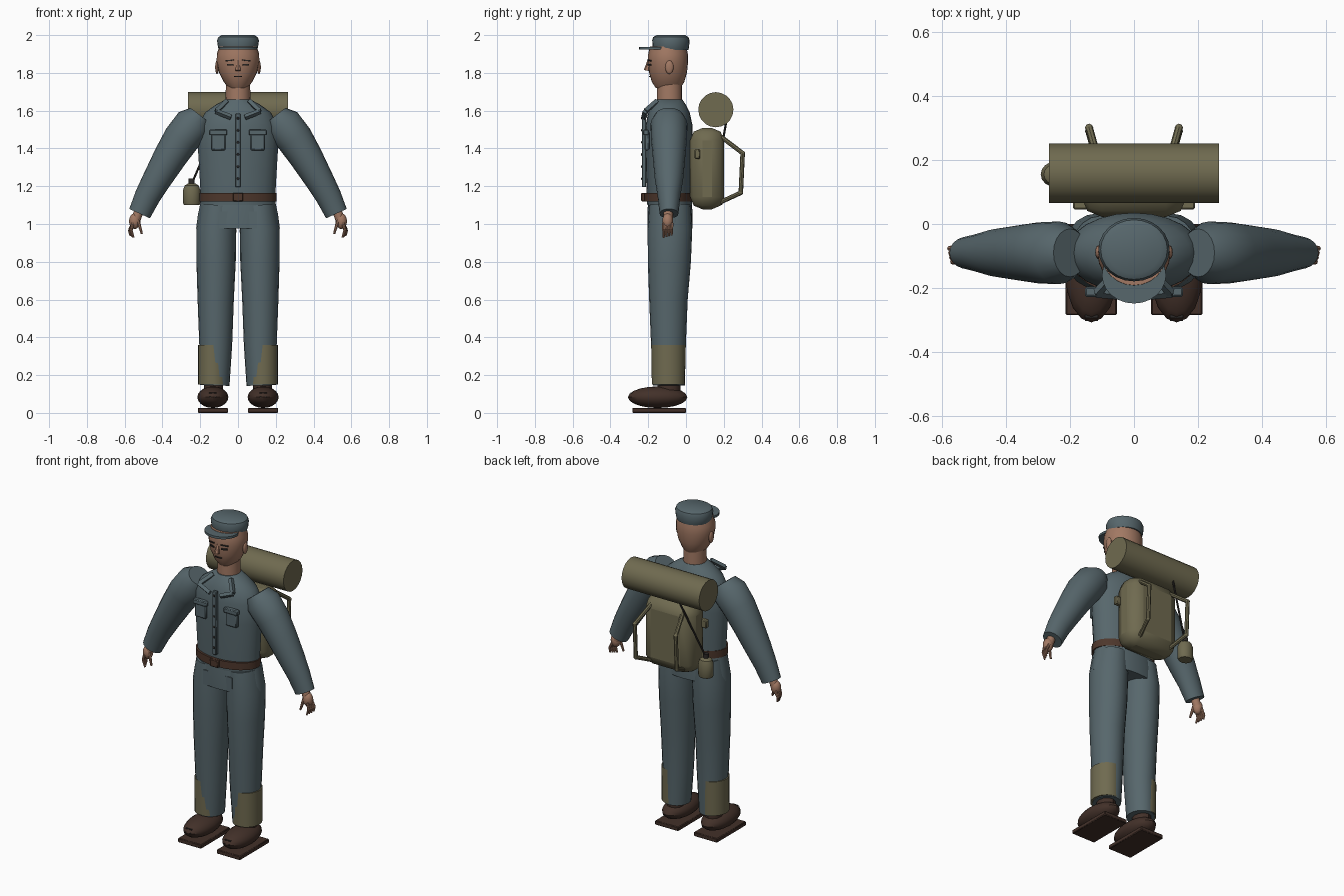
import bpy, bmesh, math
from mathutils import Vector

if "Cube" in bpy.data.objects:
    bpy.data.objects.remove(bpy.data.objects["Cube"], do_unlink=True)


def material(name, rgb):
    m = bpy.data.materials.new(name)
    m.use_nodes = True
    m.diffuse_color = (*rgb, 1)
    bsdf = m.node_tree.nodes["Principled BSDF"]
    bsdf.inputs["Base Color"].default_value = (*rgb, 1)
    bsdf.inputs["Roughness"].default_value = 0.8
    return m


CLOTH = material("blue_grey_cloth", (0.095, 0.135, 0.15))
CANVAS = material("olive_canvas", (0.16, 0.145, 0.08))
LEATHER = material("brown_leather", (0.055, 0.03, 0.022))
BELT = material("belt_brown", (0.075, 0.038, 0.025))
SKIN = material("skin", (0.36, 0.19, 0.125))
DARK = material("dark_strap", (0.025, 0.022, 0.02))


def finish(ob, name, mat):
    ob.name = name
    ob.data.materials.append(mat)
    bpy.ops.object.select_all(action="DESELECT")
    ob.select_set(True)
    bpy.context.view_layer.objects.active = ob
    bpy.ops.object.transform_apply(location=False, rotation=True, scale=True)
    bpy.ops.object.shade_smooth_by_angle(angle=math.radians(35))
    return ob


def loft(name, mat, sections, n=20):
    """Skin elliptical rings (x, y, z, radius across, radius in y) along a path."""
    bm = bmesh.new()
    rings = []
    for i, (x, y, z, rx, ry) in enumerate(sections):
        a, b = sections[max(i - 1, 0)], sections[min(i + 1, len(sections) - 1)]
        t = Vector((b[0] - a[0], 0, b[2] - a[2])).normalized()
        u = Vector((t.z, 0, -t.x))
        ring = []
        for k in range(n):
            w = math.tau * k / n
            ring.append(bm.verts.new(Vector((x, y, z)) + u * rx * math.cos(w)
                                     + Vector((0, ry * math.sin(w), 0))))
        rings.append(ring)
    for a, b in zip(rings, rings[1:]):
        for k in range(n):
            bm.faces.new((a[k], a[(k + 1) % n], b[(k + 1) % n], b[k]))
    bm.faces.new(rings[0][::-1])
    bm.faces.new(rings[-1])
    bmesh.ops.recalc_face_normals(bm, faces=bm.faces)
    me = bpy.data.meshes.new(name)
    bm.to_mesh(me)
    bm.free()
    ob = bpy.data.objects.new(name, me)
    bpy.context.collection.objects.link(ob)
    return finish(ob, name, mat)


def column(name, mat, x, y, rows, n=20):
    """Upright loft from rows of (z, rx, ry)."""
    return loft(name, mat, [(x, y, z, rx, ry) for z, rx, ry in rows], n)


def box(name, mat, loc, size, bevel=0.0, rot=(0, 0, 0), segments=1):
    bpy.ops.mesh.primitive_cube_add(size=1, location=loc, rotation=rot)
    ob = bpy.context.object
    ob.scale = size
    finish(ob, name, mat)
    if bevel:
        mod = ob.modifiers.new("bevel", "BEVEL")
        mod.width, mod.segments = bevel, segments
    return ob


def ball(name, mat, loc, size, seg=16):
    bpy.ops.mesh.primitive_uv_sphere_add(segments=seg, ring_count=seg // 2 + 2, radius=1, location=loc)
    bpy.context.object.scale = size
    return finish(bpy.context.object, name, mat)


def rod(name, mat, p, q, r1, r2=None, n=8):
    p, q = Vector(p), Vector(q)
    bpy.ops.mesh.primitive_cone_add(vertices=n, radius1=r1, radius2=r1 if r2 is None else r2,
                                    depth=(q - p).length, location=(p + q) / 2,
                                    rotation=(q - p).to_track_quat("Z", "Y").to_euler())
    return finish(bpy.context.object, name, mat)


# Body, belt and hips
column("jacket_torso", CLOTH, 0, -0.09, [
    (1.10, 0.198, 0.115), (1.2, 0.2, 0.12), (1.4, 0.212, 0.125), (1.52, 0.21, 0.125),
    (1.59, 0.175, 0.11), (1.63, 0.12, 0.09), (1.66, 0.065, 0.07)], 24)
column("belt", BELT, 0, -0.095, [(1.12, 0.205, 0.128), (1.165, 0.205, 0.128)], 24)
box("belt_buckle", BELT, (0, -0.227, 1.142), (0.055, 0.02, 0.045), 0.004)
column("trouser_hips", CLOTH, 0, -0.085, [
    (0.975, 0.222, 0.12), (1.05, 0.212, 0.12), (1.13, 0.195, 0.115)], 24)
box("crotch_panel", CLOTH, (0, -0.09, 1.02), (0.2, 0.22, 0.09))

# Jacket front
box("button_placket", CLOTH, (0, -0.222, 1.39), (0.026, 0.022, 0.39), 0.003)
for i in range(6):
    ball("button", DARK, (0, -0.234, 1.24 + i * 0.064), (0.007, 0.004, 0.007), 8)

# Head and cap
column("neck", SKIN, 0, -0.088, [(1.63, 0.066, 0.067), (1.77, 0.064, 0.066)])
column("head", SKIN, 0, -0.095, [
    (1.72, 0.05, 0.065), (1.75, 0.074, 0.085), (1.8, 0.1, 0.1),
    (1.86, 0.113, 0.106), (1.9, 0.112, 0.105), (1.94, 0.1, 0.096)], 24)
rod("nose", SKIN, (0, -0.196, 1.865), (0, -0.208, 1.812), 0.008, 0.016, 6)
box("mouth", DARK, (0, -0.192, 1.782), (0.042, 0.009, 0.005))
column("cap_crown", CLOTH, 0, -0.08, [
    (1.92, 0.1, 0.092), (1.935, 0.106, 0.096), (1.972, 0.111, 0.099),
    (1.99, 0.104, 0.093), (2.0, 0.085, 0.075)], 24)
column("cap_visor", CLOTH, 0, -0.16, [(1.924, 0.1, 0.088), (1.938, 0.1, 0.088)], 24)

for s in (-1, 1):
    side = "left" if s > 0 else "right"
    # Face details
    box(side + "_eye", DARK, (s * 0.042, -0.193, 1.843), (0.034, 0.009, 0.009), rot=(0, 0, s * 0.35))
    box(side + "_brow", DARK, (s * 0.044, -0.194, 1.866), (0.044, 0.009, 0.006), rot=(0, s * 0.1, s * 0.35))
    ball(side + "_ear", SKIN, (s * 0.111, -0.088, 1.83), (0.01, 0.022, 0.036), 12)

    # Collar flaps and chest pockets
    rod(side + "_collar_lapel", CLOTH, (s * 0.037, -0.222, 1.565), (s * 0.118, -0.215, 1.597), 0.015, n=4)
    rod(side + "_collar_flap", CLOTH, (s * 0.115, -0.215, 1.598), (s * 0.06, -0.155, 1.65), 0.015, n=4)
    box(side + "_pocket", CLOTH, (s * 0.105, -0.207, 1.44), (0.078, 0.025, 0.1), 0.006)
    box(side + "_pocket_flap", CLOTH, (s * 0.105, -0.212, 1.485), (0.096, 0.03, 0.03), 0.005)

    # Sleeve and hand
    loft(side + "_sleeve", CLOTH, [
        (s * x, -0.09, z, a, b) for x, z, a, b in (
            (0.2, 1.575, 0.065, 0.075), (0.235, 1.53, 0.1, 0.098), (0.3, 1.45, 0.097, 0.095),
            (0.36, 1.355, 0.088, 0.086), (0.43, 1.235, 0.076, 0.075), (0.48, 1.145, 0.068, 0.06),
            (0.521, 1.055, 0.06, 0.05))])
    rod(side + "_wrist", SKIN, (s * 0.52, -0.095, 1.08), (s * 0.542, -0.095, 1.02), 0.025, n=12)
    ball(side + "_palm", SKIN, (s * 0.547, -0.097, 1.015), (0.03, 0.029, 0.042), 12)
    for i in range(4):
        y = -0.118 + i * 0.014
        mid = (s * (0.566 + 0.003 * i), y, 0.968)
        rod(side + "_finger", SKIN, (s * 0.556, y, 1.005), mid, 0.009, 0.008)
        rod(side + "_fingertip", SKIN, mid, (s * (0.553 + 0.006 * i), y, 0.928 + 0.004 * i), 0.008, 0.005)
    rod(side + "_thumb", SKIN, (s * 0.53, -0.11, 1.02), (s * 0.509, -0.118, 0.948), 0.011, 0.006)

    # Trouser leg, gaiter, boot
    loft(side + "_trouser_leg", CLOTH, [
        (s * x, y, z, a, b) for x, y, z, a, b in (
            (0.123, -0.09, 0.145, 0.078, 0.084), (0.118, -0.093, 0.36, 0.087, 0.092),
            (0.118, -0.093, 0.6, 0.096, 0.102), (0.116, -0.088, 0.8, 0.104, 0.114),
            (0.115, -0.085, 0.97, 0.106, 0.118), (0.105, -0.085, 1.1, 0.092, 0.11))])
    column(side + "_gaiter", CANVAS, s * 0.131, -0.093, [(0.15, 0.081, 0.088), (0.36, 0.081, 0.09)])
    column(side + "_ankle", LEATHER, s * 0.13, -0.09, [(0.1, 0.05, 0.06), (0.16, 0.05, 0.06)], 12)
    ball(side + "_boot", LEATHER, (s * 0.133, -0.15, 0.083), (0.082, 0.157, 0.057))
    box(side + "_boot_sole", LEATHER, (s * 0.133, -0.142, 0.013), (0.16, 0.285, 0.026), 0.004)
    for z in (0.085, 0.105):
        box(side + "_lace", DARK, (s * 0.133, -0.298 if z < 0.1 else -0.288, z), (0.04, 0.009, 0.005))

    # Pack frame and side tabs
    frame = [(s * 0.105, 0.175, 1.47), (s * 0.14, 0.3, 1.375), (s * 0.14, 0.29, 1.165), (s * 0.105, 0.17, 1.11)]
    for a, b in zip(frame, frame[1:]):
        rod(side + "_pack_frame", CANVAS, a, b, 0.012)
    for p in frame[1:3]:
        ball(side + "_frame_joint", CANVAS, p, (0.013, 0.013, 0.013), 8)
    box(side + "_pack_tab", CANVAS, (s * 0.165, 0.06, 1.37), (0.05, 0.03, 0.05), 0.005)

# Backpack, bedroll and flask
box("backpack", CANVAS, (0, 0.112, 1.293), (0.33, 0.18, 0.43), 0.065, segments=2)
rod("bedroll", CANVAS, (-0.265, 0.158, 1.605), (0.265, 0.158, 1.605), 0.093, n=20)
column("flask", CANVAS, -0.245, 0.155, [
    (1.1, 0.04, 0.036), (1.11, 0.046, 0.04), (1.18, 0.046, 0.04),
    (1.205, 0.036, 0.032), (1.215, 0.018, 0.018)], 16)
rod("flask_cap", DARK, (-0.245, 0.155, 1.21), (-0.245, 0.155, 1.24), 0.016, n=12)
rod("flask_strap", DARK, (-0.1, 0.215, 1.55), (-0.24, 0.155, 1.225), 0.006)
